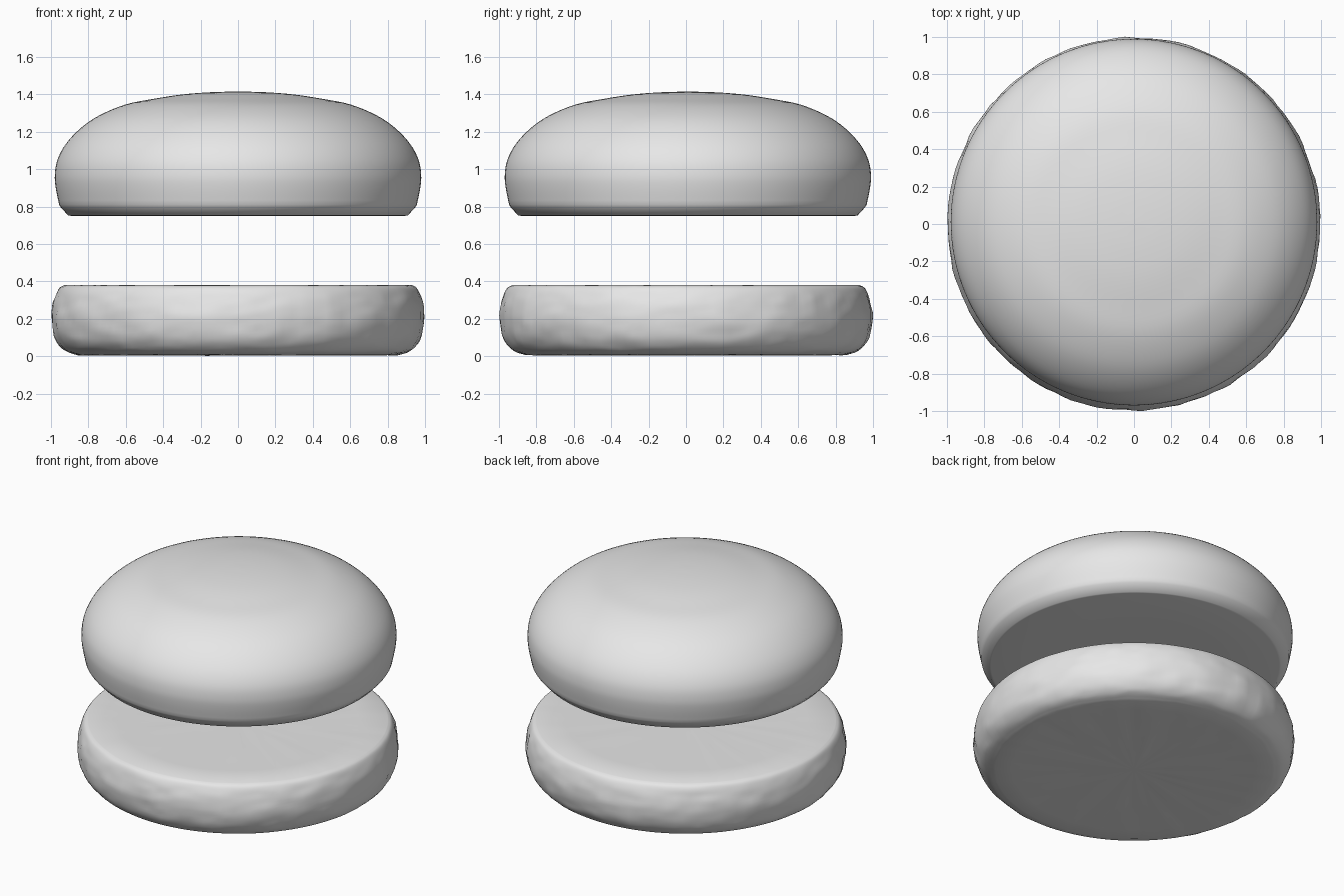
import bpy, math
from mathutils import Vector, noise

SEGMENTS = 128

cube = bpy.data.objects.get("Cube")
if cube:
    bpy.data.objects.remove(cube, do_unlink=True)

# One plain grey material
grey = bpy.data.materials.new("light_grey")
grey.use_nodes = True
COLOUR = (0.8, 0.8, 0.8, 1)
grey.diffuse_color = COLOUR
bsdf = grey.node_tree.nodes["Principled BSDF"]
bsdf.inputs["Base Color"].default_value = COLOUR
bsdf.inputs["Roughness"].default_value = 0.6


def rounded(points, steps=4):
    """Smooth curve through a list of (radius, height) points."""
    p = [Vector(q) for q in points]
    p = [2 * p[0] - p[1]] + p + [2 * p[-1] - p[-2]]
    out = []
    for a, b, c, d in zip(p, p[1:], p[2:], p[3:]):
        for i in range(steps):
            t = i / steps
            out.append(0.5 * (2 * b + (c - a) * t + (2 * a - 5 * b + 4 * c - d) * t ** 2
                              + (3 * b - a - 3 * c + d) * t ** 3))
    return out + [p[-2]]


def lathe(name, profile, centre_y=0.0, displace=None):
    """Closed solid of revolution; the profile runs from bottom to top."""
    verts = []
    for r, z in profile:
        for i in range(SEGMENTS):
            a = math.tau * i / SEGMENTS
            v = Vector((r * math.cos(a), r * math.sin(a) + centre_y, z))
            verts.append(displace(v) if displace else v)
    faces = []
    for k in range(len(profile) - 1):
        for i in range(SEGMENTS):
            j = (i + 1) % SEGMENTS
            faces.append((k * SEGMENTS + i, k * SEGMENTS + j,
                          (k + 1) * SEGMENTS + j, (k + 1) * SEGMENTS + i))
    # Caps as fans around centre points
    last = (len(profile) - 1) * SEGMENTS
    low, high = len(verts), len(verts) + 1
    verts += [Vector((0, centre_y, profile[0][1])), Vector((0, centre_y, profile[-1][1]))]
    for i in range(SEGMENTS):
        j = (i + 1) % SEGMENTS
        faces += [(low, j, i), (high, last + i, last + j)]
    mesh = bpy.data.meshes.new(name)
    mesh.from_pydata(verts, [], faces)
    mesh.materials.append(grey)
    obj = bpy.data.objects.new(name, mesh)
    bpy.context.collection.objects.link(obj)
    bpy.ops.object.select_all(action="DESELECT")
    obj.select_set(True)
    bpy.context.view_layer.objects.active = obj
    bpy.ops.object.shade_smooth_by_angle(angle=math.radians(40))
    return obj


def crumb(v):
    """Small uneven dents on the baked side, fainter on the flat faces."""
    radial = Vector((v.x, v.y, 0))
    r = radial.length
    n = noise.noise(v * 9) + 0.5 * noise.noise(v * 20)
    side = min(1, max(0, (0.375 - v.z) / 0.06)) if r > 0.8 else 0
    v = v + radial.normalized() * n * 0.007 * side
    if v.z > 0.36:
        v.z += 0.002 * noise.noise(Vector((v.x * 3, v.y * 14, 0)))
    elif v.z < 0.03:
        v.z = max(0, v.z + 0.004 * n)
    return v


# Bottom bun: flat cut top, bulging baked side
bottom_side = rounded([(0.86, 0.007), (0.92, 0.028), (0.962, 0.07), (0.985, 0.125), (0.996, 0.2),
                       (0.99, 0.27), (0.975, 0.325), (0.955, 0.365), (0.93, 0.38)])
flat_rings = (0.2, 0.4, 0.6, 0.75)
lathe("bottom_bun",
      [(r, 0.006) for r in flat_rings] + bottom_side + [(r, 0.38) for r in reversed(flat_rings)],
      displace=crumb)

# Top bun: flat underside, bevelled lower rim, smooth dome
rim = [(0.6, 0.751), (0.895, 0.751), (0.908, 0.753), (0.948, 0.797)]
dome = rounded([(0.956, 0.81), (0.974, 0.9), (0.979, 0.97), (0.965, 1.05), (0.92, 1.135),
                (0.84, 1.22), (0.74, 1.288), (0.6, 1.346), (0.45, 1.376), (0.3, 1.399),
                (0.15, 1.411), (0.02, 1.415)])
lathe("top_bun", rim + dome, centre_y=0.01)
